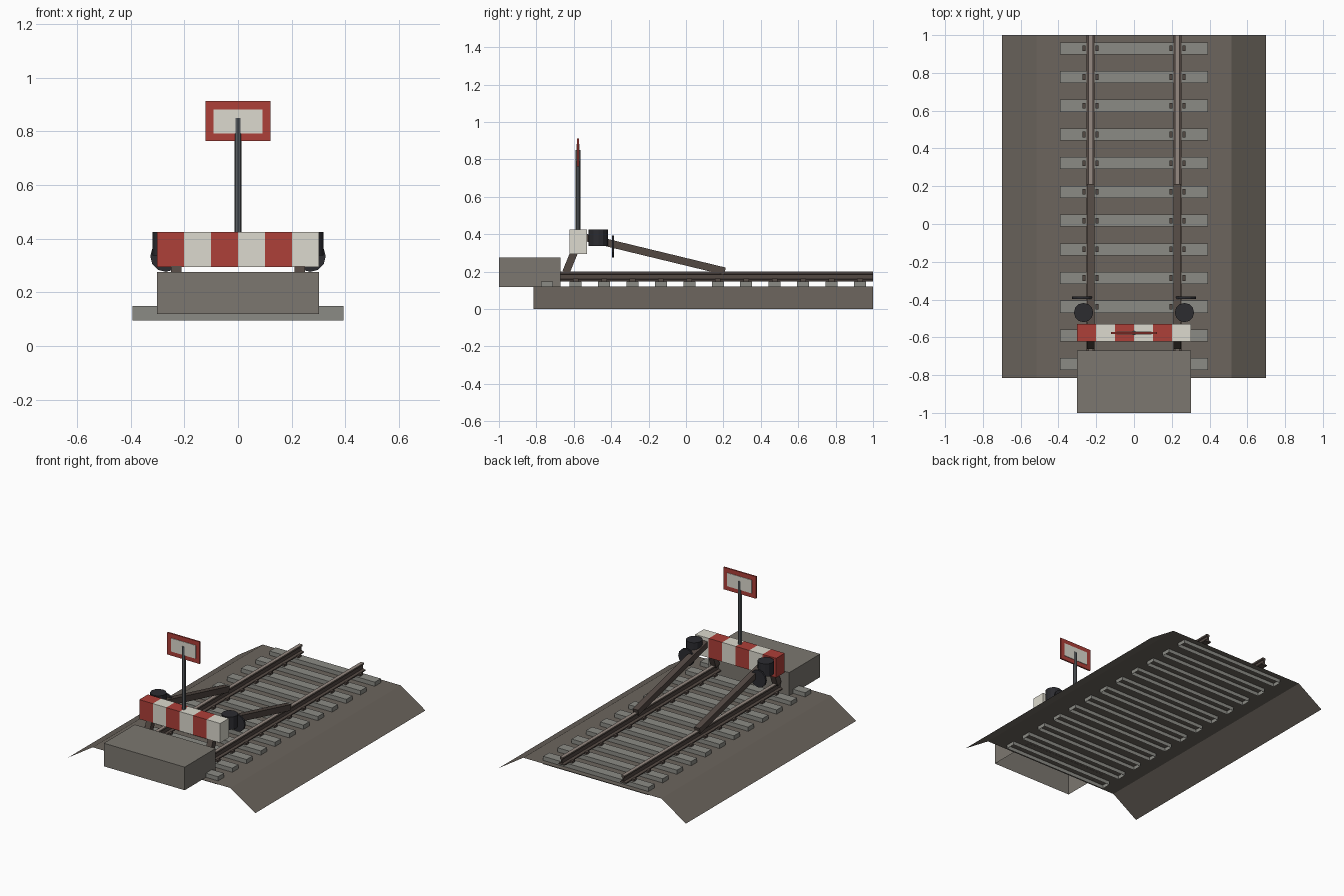
import bpy, bmesh, math
from mathutils import Matrix, Vector

if "Cube" in bpy.data.objects:
    bpy.data.objects.remove(bpy.data.objects["Cube"])


def mat(name, rgb):
    m = bpy.data.materials.new(name)
    m.diffuse_color = (*rgb, 1)
    m.use_nodes = True
    m.node_tree.nodes["Principled BSDF"].inputs["Base Color"].default_value = m.diffuse_color
    return m


STONE = mat("ballast", (0.15, 0.13, 0.11))
CONCRETE = mat("concrete", (0.2, 0.185, 0.16))
SLEEPER = mat("sleeper_grey", (0.26, 0.26, 0.235))
RUST = mat("rusty_steel", (0.085, 0.065, 0.055))
SHINE = mat("worn_rail", (0.3, 0.25, 0.22))
RED = mat("red_paint", (0.42, 0.05, 0.04))
WHITE = mat("white_paint", (0.72, 0.7, 0.62))
BLACK = mat("black_rubber", (0.025, 0.025, 0.03))
POST = mat("post_grey", (0.1, 0.11, 0.12))


def finish(name, bm, material):
    me = bpy.data.meshes.new(name)
    bm.to_mesh(me)
    bm.free()
    me.materials.append(material)
    ob = bpy.data.objects.new(name, me)
    bpy.context.collection.objects.link(ob)
    return ob


def box(name, lo, hi, material, open_bottom=False):
    lo, hi = Vector(lo), Vector(hi)
    bm = bmesh.new()
    bmesh.ops.create_cube(bm, size=1, matrix=Matrix.Translation((lo + hi) / 2) @ Matrix.Diagonal((*(hi - lo), 1)))
    if open_bottom:
        bm.normal_update()
        bmesh.ops.delete(bm, geom=[f for f in bm.faces if f.normal.z < -0.9], context='FACES')
    return finish(name, bm, material)


def bar(name, a, b, size, material):
    # square bar running from a to b in the y-z plane
    a, b = Vector(a), Vector(b)
    d = b - a
    bm = bmesh.new()
    bmesh.ops.create_cube(bm, size=1, matrix=Matrix.Translation((a + b) / 2)
                          @ Matrix.Rotation(math.atan2(d.z, d.y), 4, 'X')
                          @ Matrix.Diagonal((size, d.length, size, 1)))
    return finish(name, bm, material)


def cylinder(name, centre, radius, depth, sides, material, along_y=False):
    bm = bmesh.new()
    rot = Matrix.Rotation(math.pi / 2, 4, 'X') if along_y else Matrix.Identity(4)
    bmesh.ops.create_cone(bm, cap_ends=True, segments=sides, radius1=radius, radius2=radius,
                          depth=depth, matrix=Matrix.Translation(centre) @ rot)
    return finish(name, bm, material)


def extrude(name, profile, y0, y1, material, closed=True):
    # sweep an x-z profile along y
    bm = bmesh.new()
    rings = [[bm.verts.new((x, y, z)) for x, z in profile] for y in (y0, y1)]
    n = len(profile)
    for i in range(n if closed else n - 1):
        j = (i + 1) % n
        bm.faces.new((rings[0][i], rings[0][j], rings[1][j], rings[1][i]))
    if closed:
        bm.faces.new(rings[0][::-1])
        bm.faces.new(rings[1])
        bmesh.ops.recalc_face_normals(bm, faces=bm.faces)
    return finish(name, bm, material)


# Ballast bed: open sheet with sloping shoulders
extrude("ballast_bed", [(-0.7, 0), (-0.515, 0.12), (0.515, 0.12), (0.7, 0)], -0.815, 1, STONE, closed=False)

# Sleepers and rail clips
for i in range(12):
    y = 0.93 - i * 0.152
    box(f"sleeper_{i}", (-0.393, y - 0.032, 0.095), (0.393, y + 0.032, 0.148), SLEEPER, open_bottom=True)
    if y > -0.66:
        for x in (-0.264, -0.196, 0.196, 0.264):
            box("rail_clip", (x - 0.008, y - 0.015, 0.147), (x + 0.008, y + 0.015, 0.162), RUST)

# Concrete end block
box("end_block", (-0.302, -1, 0.119), (0.302, -0.67, 0.275), CONCRETE, open_bottom=True)

# Rails, braces and buffers on each side
half = [(0.022, 0.148), (0.022, 0.155), (0.005, 0.160), (0.005, 0.184), (0.012, 0.188), (0.012, 0.197)]
for s, side in ((-1, "left"), (1, "right")):
    cx = 0.23 * s
    prof = [(cx + x, z) for x, z in half] + [(cx - x, z) for x, z in reversed(half)]
    extrude(f"rail_{side}", prof, -0.67, 1, RUST)
    box(f"rail_top_{side}", (cx - 0.012, -0.67, 0.197), (cx + 0.012, 1, 0.2), SHINE)
    bar(f"rear_brace_{side}", (cx, -0.56, 0.388), (cx, 0.208, 0.202), 0.04, RUST)
    bar(f"front_upright_{side}", (cx, -0.642, 0.195), (cx, -0.575, 0.36), 0.04, RUST)
    bx = 0.267 * s
    cylinder(f"buffer_drum_{side}", (bx, -0.469, 0.381), 0.051, 0.086, 12, BLACK)
    cylinder(f"buffer_plate_{side}", (bx + 0.002 * s, -0.39, 0.334), 0.058, 0.012, 12, BLACK, along_y=True)

# Striped buffer beam
for i in range(6):
    x = -0.302 + i * 0.1007
    box(f"beam_stripe_{i}", (x, -0.622, 0.294), (x + 0.1007, -0.53, 0.425), WHITE if i % 2 else RED)

# Sign on its post
cylinder("sign_post", (0, -0.577, 0.635), 0.0125, 0.43, 8, POST)
box("sign_border", (-0.121, -0.582, 0.763), (0.121, -0.572, 0.912), RED)
box("sign_panel", (-0.092, -0.585, 0.792), (0.092, -0.569, 0.882), WHITE)
